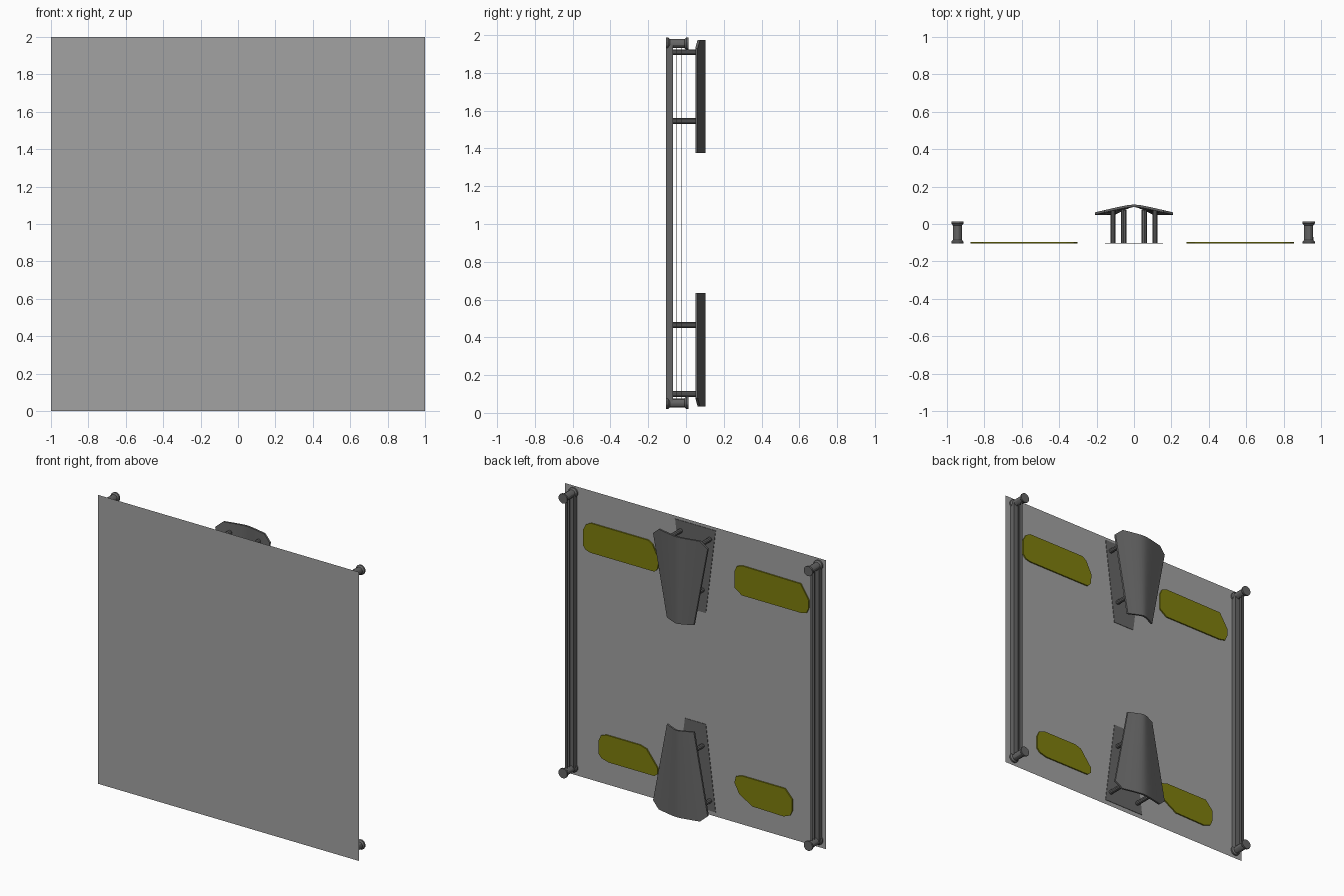
import bpy, bmesh, math
from mathutils import Matrix

if "Cube" in bpy.data.objects:
    bpy.data.objects.remove(bpy.data.objects["Cube"])

def material(name, rgb):
    m = bpy.data.materials.new(name)
    m.diffuse_color = (*rgb, 1)
    m.use_nodes = True
    m.node_tree.nodes["Principled BSDF"].inputs["Base Color"].default_value = m.diffuse_color
    return m

PANEL = material("light grey", (0.36, 0.36, 0.36))
DARK = material("dark grey", (0.13, 0.13, 0.13))
OLIVE = material("olive yellow", (0.21, 0.21, 0.004))
BACK = -0.105          # plane that the fittings sit on
MID = 1.005            # height of the up/down mirror line

def finish(name, bm, mat, smooth=False):
    bmesh.ops.recalc_face_normals(bm, faces=bm.faces)
    me = bpy.data.meshes.new(name)
    bm.to_mesh(me)
    bm.free()
    me.materials.append(mat)
    ob = bpy.data.objects.new(name, me)
    bpy.context.collection.objects.link(ob)
    if smooth:
        bpy.context.view_layer.objects.active = ob
        ob.select_set(True)
        bpy.ops.object.shade_smooth_by_angle(angle=math.radians(30))
        ob.select_set(False)
    return ob

def plate(name, pts, y, thick, mat):
    """Flat outline in x/z, extruded towards the back."""
    bm = bmesh.new()
    f = bm.faces.new([bm.verts.new((x, y, z)) for x, z in pts])
    if thick:
        r = bmesh.ops.extrude_face_region(bm, geom=[f])
        vs = [g for g in r["geom"] if isinstance(g, bmesh.types.BMVert)]
        bmesh.ops.translate(bm, verts=vs, vec=(0, thick, 0))
    return finish(name, bm, mat)

def box(name, x, y, z, mat):
    bm = bmesh.new()
    bmesh.ops.create_cube(bm, size=1)
    for v in bm.verts:
        v.co = [a + (b - a) * (c + 0.5) for (a, b), c in zip((x, y, z), v.co)]
    return finish(name, bm, mat)

def lathe(name, prof, x, z, n, mat):
    """Profile of (radius, y) turned about an axis along y."""
    bm = bmesh.new()
    rings = [[bm.verts.new((x + r * math.cos(2 * math.pi * (i + .5) / n), y,
                            z + r * math.sin(2 * math.pi * (i + .5) / n)))
              for i in range(n)] for r, y in prof]
    for a, b in zip(rings, rings[1:]):
        for i in range(n):
            bm.faces.new((a[i], a[(i + 1) % n], b[(i + 1) % n], b[i]))
    bm.faces.new(rings[0])
    bm.faces.new(rings[-1])
    return finish(name, bm, mat, True)

# Main panel: one thin sheet
plate("main_panel", [(-1, 0), (1, 0), (1, 2), (-1, 2)], -0.106, 0, PANEL)

# Side rails, cables and end spools
SPOOL = [(.034, BACK), (.034, -.095), (.025, -.085), (.025, -.008), (.034, .002), (.034, .013)]
for side, cx in (("left", -.944), ("right", .934)):
    box(side + "_rail", (cx - .025, cx + .025), (BACK, -.07), (.06, 1.95), DARK)
    for i, y in enumerate((-.049, -.025)):
        box(f"{side}_cable_{i}", (cx - .008, cx + .008), (y - .002, y + .002), (.06, 1.95), DARK)
    for end, z in (("top", 1.955), ("bottom", .053)):
        lathe(f"{side}_{end}_spool", SPOOL, cx, z, 12, DARK)

# Four thin rounded pads
PADS = {
    "upper_right_pad": [(.856, 1.61), (.856, 1.72), (.835, 1.76), (.80, 1.78), (.36, 1.78),
                        (.325, 1.76), (.28, 1.67), (.285, 1.60), (.31, 1.575), (.80, 1.575), (.835, 1.585)],
    "upper_left_pad": [(-.873, 1.64), (-.873, 1.69), (-.81, 1.79), (-.36, 1.795), (-.32, 1.78),
                       (-.303, 1.74), (-.303, 1.63), (-.36, 1.59), (-.81, 1.59), (-.855, 1.60)],
    "lower_right_pad": [(.738, .20), (.738, .29), (.72, .33), (.68, .345), (.42, .345),
                        (.37, .33), (.285, .22), (.285, .18), (.31, .16), (.66, .16), (.715, .175)],
    "lower_left_pad": [(-.745, .20), (-.745, .28), (-.69, .34), (-.36, .34), (-.315, .325),
                       (-.303, .28), (-.34, .21), (-.44, .15), (-.68, .145), (-.73, .165)],
}
for name, pts in PADS.items():
    plate(name, pts, BACK, .009, OLIVE)

# Arched shields on posts over tapered base plates, mirrored up/down
def shield(name, up):
    Z = (lambda z: z) if up else (lambda z: 2 * MID - z)
    n = 16
    bm = bmesh.new()
    grid = {}
    for i in range(n + 1):
        t = -1 + 2 * i / n
        arch = .104 - .042 * (math.sqrt(t * t + .03) - math.sqrt(.03)) / (math.sqrt(1.03) - math.sqrt(.03))
        top = 1.975 - max(0, (abs(t) - .75) / .25) * .045    # clipped wide corners
        for j in range(2):
            z = (1.375, top)[j]
            w = .103 + .107 * (z - 1.375) / .56
            for k in range(2):
                grid[i, j, k] = bm.verts.new((t * min(w, .21), arch - .013 * k, Z(z)))
    for i in range(n):
        for a in range(2):
            bm.faces.new([grid[p] for p in ((i, 0, a), (i + 1, 0, a), (i + 1, 1, a), (i, 1, a))])
            bm.faces.new([grid[p] for p in ((i, a, 0), (i + 1, a, 0), (i + 1, a, 1), (i, a, 1))])
    for i in (0, n):
        bm.faces.new([grid[p] for p in ((i, 0, 0), (i, 1, 0), (i, 1, 1), (i, 0, 1))])
    finish(name + "_shield", bm, DARK, True)
    plate(name + "_base_plate", [(-.155, Z(1.98)), (.155, Z(1.98)), (.08, Z(1.39)), (-.08, Z(1.39))],
          BACK, .003, DARK)
    for x, z, y in ((.112, 1.91, .072), (.055, 1.545, .076)):
        for s in (-1, 1):
            lathe(f"{name}_post", [(.015, BACK), (.015, y)], s * x, Z(z), 10, DARK)

shield("upper", True)
shield("lower", False)
